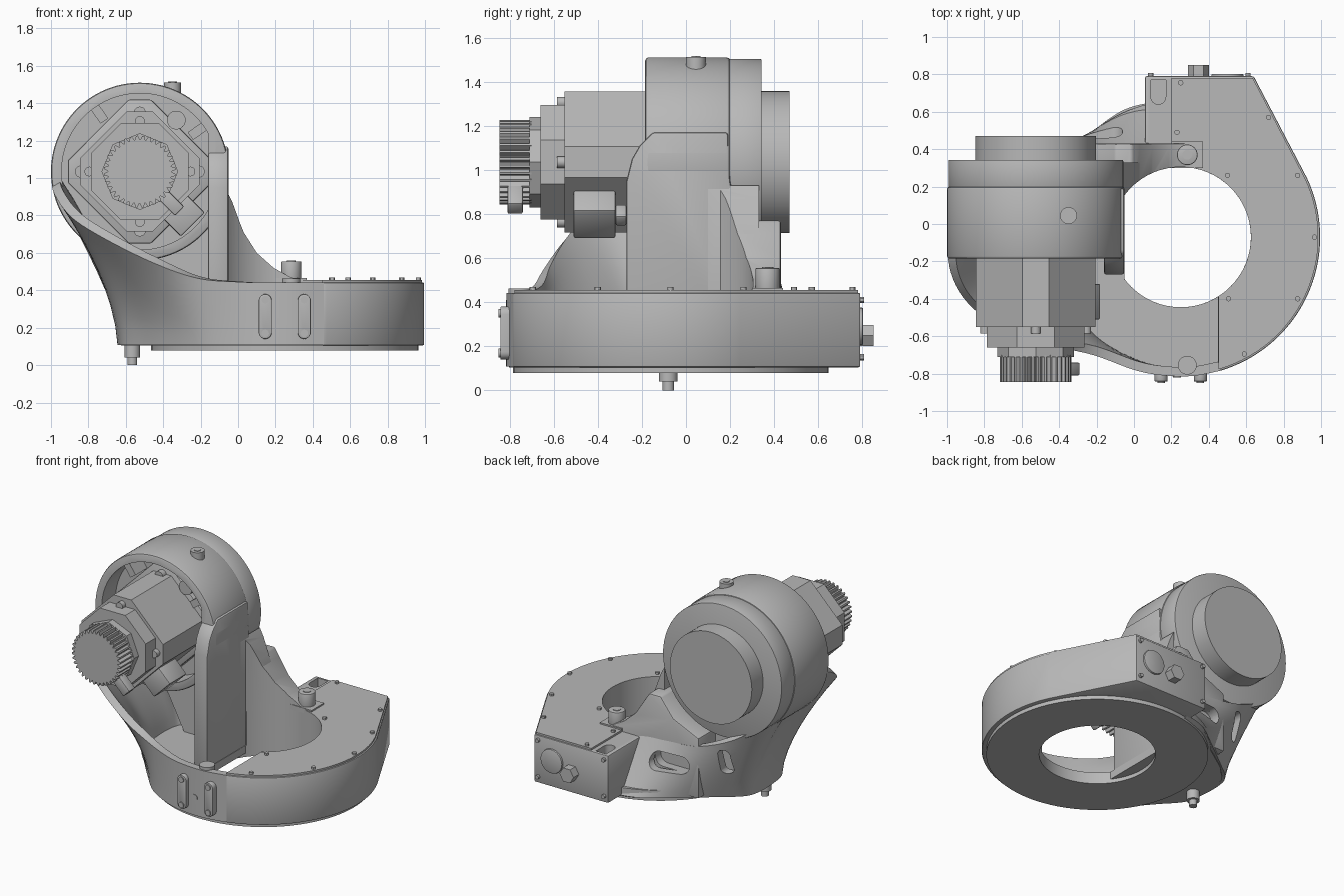
import bpy, bmesh
from math import cos, sin, pi, radians
from mathutils import Vector

if "Cube" in bpy.data.objects:
    bpy.data.objects.remove(bpy.data.objects["Cube"])

metal = bpy.data.materials.new("cast_grey")
metal.use_nodes = True
GREY = (0.48, 0.48, 0.48, 1)
metal.diffuse_color = GREY
metal.node_tree.nodes["Principled BSDF"].inputs["Base Color"].default_value = GREY


def activate(ob):
    bpy.ops.object.select_all(action="DESELECT")
    ob.select_set(True)
    bpy.context.view_layer.objects.active = ob


def apply_mod(ob, kind, **settings):
    mod = ob.modifiers.new(kind, kind)
    for key, value in settings.items():
        setattr(mod, key, value)
    activate(ob)
    bpy.ops.object.modifier_apply(modifier=mod.name)


def finish(name, bm, bevel=0):
    bmesh.ops.recalc_face_normals(bm, faces=bm.faces)
    mesh = bpy.data.meshes.new(name)
    bm.to_mesh(mesh)
    bm.free()
    mesh.materials.append(metal)
    ob = bpy.data.objects.new(name, mesh)
    bpy.context.collection.objects.link(ob)
    if bevel:
        apply_mod(ob, "BEVEL", width=bevel, segments=2, limit_method="ANGLE", angle_limit=radians(40))
    return ob


def prism(name, pts, lo, hi, axis="z", bevel=0):
    """Extrude a closed 2D outline along an axis."""
    place = {"x": lambda u, v, w: (w, u, v), "y": lambda u, v, w: (u, w, v),
             "z": lambda u, v, w: (u, v, w)}[axis]
    bm = bmesh.new()
    low = [bm.verts.new(place(u, v, lo)) for u, v in pts]
    top = [bm.verts.new(place(u, v, hi)) for u, v in pts]
    bm.faces.new(low)
    bm.faces.new(top)
    for i in range(len(pts)):
        j = (i + 1) % len(pts)
        bm.faces.new((low[i], low[j], top[j], top[i]))
    return finish(name, bm, bevel)


def arc(u, v, r, a=0, b=360, n=64):
    steps = n if b - a == 360 else n + 1
    return [(u + r * cos(radians(a + (b - a) * i / n)), v + r * sin(radians(a + (b - a) * i / n)))
            for i in range(steps)]


def capsule(u, v, half, r):
    return arc(u, v + half, r, 0, 180, 12) + arc(u, v - half, r, 180, 360, 12)


def cut(ob, *cutters):
    for c in cutters:
        c.hide_render = True
        apply_mod(ob, "BOOLEAN", object=c, operation="DIFFERENCE", solver="EXACT")


CX, CY, R = 0.25, -0.07, 0.745      # base ring
DX, DZ = -0.525, 1.035              # drum axis

# Cutters
bore = prism("bore_cutter", arc(CX, CY, 0.375, -143, 143, 72), 0.0, 1.3)
plate_bore = prism("plate_bore_cutter", arc(CX, CY, 0.375), 0, 0.2)
rear_slot = prism("rear_slot_cutter", [(u - 0.2, v + 0.34) for v, u in capsule(0, 0, 0.08, 0.06)], 0.37, 0.9, "y")
side_slot = prism("side_slot_cutter", capsule(-0.56, 0.40, 0.06, 0.035), 0.1, 0.6, "y")
box_pocket = prism("box_pocket_cutter", arc(0.13, 0.68, 0.04, 180, 360, 12) + [(0.17, 0.77), (0.09, 0.77)], 0.3, 0.6)

# Base housing under the lid, low floor and bottom plate
base = prism("base_housing", [(0.64, 0.79), (0.06, 0.79), (0.06, 0), (0.45, 0)]
             + arc(CX, CY, R, -74.4, 25, 50), 0.105, 0.442, bevel=0.008)
cut(base, bore, box_pocket)
floor = prism("base_floor", arc(CX, CY, R - 0.012, -150, 140, 72)
              + [(-0.49, 0.28), (-0.6, 0.17), (-0.625, 0.1), (-0.625, -0.1), (-0.6, -0.2), (-0.49, -0.33)],
              0.105, 0.16)
cut(floor, bore)
plate = prism("bottom_plate", arc(CX, CY, 0.715, n=96), 0.078, 0.106)
cut(plate, plate_bore)
lid = prism("base_lid", [(0.635, 0.78), (0.2, 0.78), (0.2, 0), (0.45, 0)]
            + arc(CX, CY, 0.735, -74, 25, 40), 0.435, 0.455)
cut(lid, bore)

# Flared casting wall: each column is a foot point (x, y) and a rim point (x, y, z)
columns = [((0.46, -0.785), (0.46, -0.785, 0.442)), ((0.31, -0.813), (0.31, -0.813, 0.442)),
           ((0.15, -0.809), (0.15, -0.809, 0.442)), ((0.0, -0.772), (0.0, -0.78, 0.445)),
           ((-0.2, -0.665), (-0.22, -0.7, 0.465)), ((-0.37, -0.49), (-0.46, -0.645, 0.55)),
           ((-0.5, -0.34), (-0.72, -0.55, 0.68)), ((-0.61, -0.21), (-0.89, -0.42, 0.79)),
           ((-0.64, -0.06), (-0.98, -0.26, 0.91)), ((-0.64, 0.1), (-0.99, -0.08, 0.97)),
           ((-0.6, 0.2), (-0.93, 0.2, 0.85)), ((-0.48, 0.3), (-0.7, 0.35, 0.62)),
           ((-0.27, 0.46), (-0.42, 0.425, 0.5)), ((-0.1, 0.585), (-0.16, 0.43, 0.47)),
           ((0.0, 0.63), (-0.01, 0.43, 0.46)), ((0.1, 0.65), (0.1, 0.43, 0.44))]


def smooth_points(seq, sub=5):
    """Catmull-Rom interpolation through a list of vectors."""
    out = []
    for i in range(len(seq) - 1):
        p0, p1, p2, p3 = seq[max(i - 1, 0)], seq[i], seq[i + 1], seq[min(i + 2, len(seq) - 1)]
        for k in range(sub):
            t = k / sub
            out.append(p1 + (p2 - p0) * (t / 2) + (p0 * 2 - p1 * 5 + p2 * 4 - p3) * (t * t / 2)
                       + (p1 * 3 - p0 - p2 * 3 + p3) * (t ** 3 / 2))
    return out + [seq[-1]]


feet = smooth_points([Vector((*foot, 0.108)) for foot, rim in columns])
rims = smooth_points([Vector(rim) for foot, rim in columns])
ROWS = 8
bm = bmesh.new()
grid = []
for f, r in zip(feet, rims):
    flare = 1.6 - 0.6 * min(max(r.y / 0.3, 0), 1)
    col = []
    for k in range(ROWS + 1):
        t = k / ROWS
        p = f.lerp(r, t ** flare)
        p.z = f.z + (r.z - f.z) * t
        col.append(bm.verts.new(p))
    grid.append(col)
for a, b in zip(grid, grid[1:]):
    for k in range(ROWS):
        bm.faces.new((b[k], a[k], a[k + 1], b[k + 1]))
wall = finish("casting_wall", bm)
# Face the sheet outwards so that it thickens inwards
if wall.data.polygons[len(wall.data.polygons) // 2].normal.x > 0:
    wall.data.flip_normals()
apply_mod(wall, "SOLIDIFY", thickness=0.05, offset=-1)
cut(wall, rear_slot, side_slot, bore)

# Upright column, rear gusset and the wall that closes the casting below the drum
prism("upright", [(-0.27, 0.12), (-0.27, 0.95), (-0.245, 1.05), (-0.21, 1.11), (-0.15, 1.17), (0.19, 1.17),
                  (0.2, 0.95), (0.24, 0.75), (0.3, 0.45), (0.3, 0.12)], -0.16, -0.052, "x", 0.012)
gusset = prism("rear_gusset", [(-0.4, 0.12), (0.37, 0.12), (0.37, 0.445), (0.28, 0.47), (0.19, 0.52),
                               (0.1, 0.6), (0.03, 0.71), (-0.01, 0.77), (-0.1, 0.77), (-0.2, 0.64), (-0.4, 0.55)],
               0.16, 0.43, "y", 0.012)
cut(gusset, bore, rear_slot)
web = prism("upright_web", [(-0.06, 0.4), (-0.06, 0.93), (-0.03, 0.87), (0.01, 0.76), (0.05, 0.66), (0.05, 0.4)],
            0.1, 0.33, "y")
cut(web, bore)
prism("casting_back", [(-0.1, 0.12), (-0.1, 0.8), (-0.3, 0.66), (-0.55, 0.6), (-0.82, 0.74),
                       (-0.62, 0.4), (-0.48, 0.13)], 0.1, 0.24, "y")

# Drum with its open motor pocket
drum = prism("drum_housing", arc(DX, DZ, 0.475, n=96), -0.185, 0.2, "y", 0.015)
pocket = prism("pocket_cutter", arc(DX, DZ, 0.418, 29, 331, 80), -0.5, -0.03, "y")
cut(drum, pocket)
prism("drum_cover", arc(DX, DZ, 0.468, n=96), 0.195, 0.343, "y", 0.006)
prism("output_flange", arc(DX, DZ, 0.322, n=96), 0.33, 0.47, "y")
prism("drum_plug", arc(-0.35, 0.045, 0.045, n=32), 1.4, 1.512)
prism("drum_plug_socket", arc(-0.35, 0.045, 0.024, n=6), 1.5, 1.516)
prism("pocket_boss", arc(-0.33, 1.31, 0.05, n=24), -0.12, 0, "y")
for i, a in enumerate((35, 125)):
    c, s = cos(radians(a)), sin(radians(a))
    prism(f"pocket_lug_{i}", [(DX + c * r - s * w, DZ + s * r + c * w)
                              for r, w in ((0.33, -0.025), (0.43, -0.025), (0.43, 0.025), (0.33, 0.025))],
          -0.16, 0, "y")


# Motor stack: truncated diamonds stepping forward
def diamond(tip, flat_half):
    pts = []
    for q in range(4):
        c, s = round(cos(q * pi / 2)), round(sin(q * pi / 2))
        for w in (-flat_half, flat_half):
            pts.append((DX + c * tip - s * w, DZ + s * tip + c * w))
    return pts


prism("motor_mount", diamond(0.385, 0.06), -0.1, 0, "y", 0.01)
prism("motor_body", diamond(0.32, 0.07), -0.55, -0.02, "y")
prism("motor_flange", diamond(0.26, 0.1), -0.66, -0.54, "y")
prism("motor_neck", arc(DX, DZ, 0.205, n=8), -0.71, -0.65, "y")
prism("motor_ridge", diamond(0.225, 0.12), -0.60, -0.54, "y")
teeth = []
for i in range(36):
    for off, r in ((0, 0.17), (3, 0.192), (6, 0.192), (9, 0.17)):
        a = radians(i * 10 + off)
        teeth.append((DX + r * cos(a), DZ + r * sin(a)))
prism("encoder_gear", teeth, -0.845, -0.70, "y")
for i in range(4):
    a = i * pi / 2
    for part, r, lo, hi, size in (("mount_bolt", 0.315, -0.14, -0.05, 0.032), ("flange_bolt", 0.27, -0.585, -0.54, 0.026)):
        prism(f"{part}_{i}", arc(DX + r * cos(a), DZ + r * sin(a), size, n=20), lo, hi, "y")


# Parts that point diagonally out of the motor
def diagonal(name, r0, r1, half, y0, y1):
    d, n = Vector((0.707, -0.707)), Vector((0.707, 0.707))
    o = Vector((DX, DZ))
    prism(name, [tuple(o + d * r + n * w) for r, w in ((r0, -half), (r1, -half), (r1, half), (r0, half))],
          y0, y1, "y", 0.008)


diagonal("motor_terminal_box", 0.2, 0.4, 0.09, -0.51, -0.32)
diagonal("terminal_cap", 0.3, 0.38, 0.03, -0.32, -0.27)
diagonal("encoder_connector", 0.15, 0.30, 0.035, -0.81, -0.74)

# Bosses, foot and base fittings
prism("rear_boss", arc(0.285, 0.37, 0.055, n=32), 0.43, 0.555, bevel=0.006)
prism("rear_boss_socket", arc(0.285, 0.37, 0.026, n=24), 0.55, 0.559)
prism("rear_boss_pad", [(0.2, 0.3), (0.37, 0.3), (0.37, 0.44), (0.2, 0.44)], 0.43, 0.465)
prism("front_boss", arc(0.285, -0.755, 0.05, n=32), 0.14, 0.462)
prism("foot_collar", arc(-0.565, -0.08, 0.042, n=32), 0.04, 0.12)
prism("foot_tip", arc(-0.565, -0.08, 0.026, n=24), 0, 0.05)
for i, (x, y) in enumerate(((0.25, 0.755), (0.23, 0.49), (0.5, 0.26), (0.72, 0.57), (0.875, 0.26),
                            (0.965, -0.07), (0.875, -0.4), (0.59, -0.695), (0.505, -0.4))):
    prism(f"lid_bolt_{i}", arc(x, y, 0.014, n=12), 0.45, 0.469)
for i, x in enumerate((0.145, 0.355)):
    prism(f"front_pad_{i}", capsule(x, 0.26, 0.085, 0.035), -0.842, -0.78, "y", 0.005)
    for z in (0.17, 0.35):
        prism(f"front_pad_bolt_{i}", arc(x, z, 0.02, n=16), -0.85, -0.83, "y")
prism("front_port", arc(0.23, 0.235, 0.022, n=20), -0.82, -0.79, "y")
prism("rear_disc", arc(0.5, 0.29, 0.085, n=40), 0.78, 0.803, "y", 0.006)
prism("rear_hex_plug", arc(0.345, 0.25, 0.055, n=6), 0.78, 0.85, "y")
for i, (x, z) in enumerate(((0.09, 0.15), (0.09, 0.41), (0.61, 0.15), (0.61, 0.41))):
    prism(f"rear_bolt_{i}", arc(x, z, 0.014, n=12), 0.78, 0.808, "y")

# Remove cutters, then smooth the rounded surfaces
for ob in [o for o in bpy.data.objects if o.name.endswith("_cutter")]:
    bpy.data.objects.remove(ob)
for ob in [o for o in bpy.data.objects if o.type == "MESH"]:
    activate(ob)
    bpy.ops.object.shade_smooth_by_angle(angle=radians(30))
